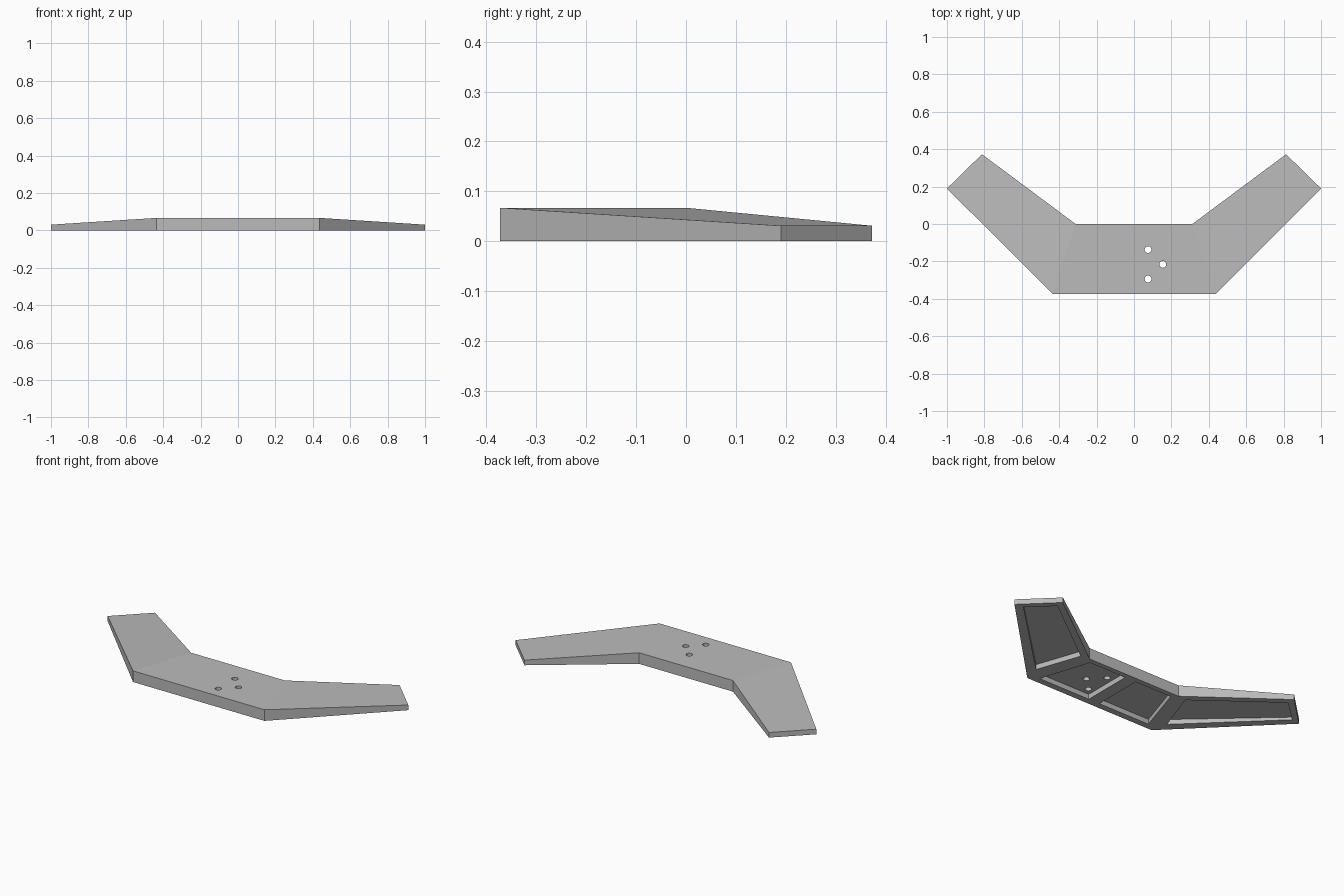
import bpy, bmesh

if "Cube" in bpy.data.objects:
    bpy.data.objects.remove(bpy.data.objects["Cube"])

grey = bpy.data.materials.new("mid_grey")
grey.diffuse_color = (0.5, 0.5, 0.5, 1)
grey.use_nodes = True
grey.node_tree.nodes["Principled BSDF"].inputs["Base Color"].default_value = grey.diffuse_color


def prism(name, polys, z0=0.0):
    """Solid from adjoining (x, y, top z) polygons with a flat underside at z0."""
    bm = bmesh.new()
    cache, edges = {}, {}

    def vert(x, y, z):
        key = (round(x, 4), round(y, 4), round(z, 4))
        if key not in cache:
            cache[key] = bm.verts.new(key)
        return cache[key]

    for poly in polys:
        bm.faces.new([vert(*p) for p in poly])
        bm.faces.new([vert(x, y, z0) for x, y, z in reversed(poly)])
        for a, b in zip(poly, poly[1:] + poly[:1]):
            edges[(a, b)] = True
    # side walls only along the outer outline
    for a, b in edges:
        if (b, a) not in edges:
            bm.faces.new([vert(a[0], a[1], z0), vert(b[0], b[1], z0), vert(*b), vert(*a)])
    bmesh.ops.recalc_face_normals(bm, faces=bm.faces)
    me = bpy.data.meshes.new(name)
    bm.to_mesh(me)
    bm.free()
    ob = bpy.data.objects.new(name, me)
    bpy.context.collection.objects.link(ob)
    me.materials.append(grey)
    return ob


def mirror(poly):
    return [(-x, y, z) for x, y, z in reversed(poly)]


def cut(body, cutter):
    mod = body.modifiers.new("cut", 'BOOLEAN')
    mod.operation, mod.solver, mod.object = 'DIFFERENCE', 'EXACT', cutter
    bpy.context.view_layer.objects.active = body
    bpy.ops.object.modifier_apply(modifier=mod.name)
    bpy.data.objects.remove(cutter)


# swept wing body: thick centre, tapered tips
T, E = 0.067, 0.031
centre = [(-0.437, -0.373, T), (0.437, -0.373, T), (0.312, 0.0, T), (-0.312, 0.0, T)]
wing = [(0.437, -0.373, T), (1.0, 0.19, E), (0.813, 0.373, E), (0.312, 0.0, T)]
body = prism("swept_wing", [centre, wing, mirror(wing)])

# hollow pockets in the underside, shallower towards the tips
D, S = 0.03, 0.016
centre_pocket = [(0.037, -0.335, D), (0.382, -0.335, D), (0.283, -0.03, D), (0.037, -0.03, D)]
wing_pocket = [(0.46, -0.272, D), (0.945, 0.2, S), (0.81, 0.325, S), (0.368, -0.008, D)]
for pocket in (centre_pocket, wing_pocket):
    for poly in (pocket, mirror(pocket)):
        cut(body, prism("pocket_cutter", [poly], -0.05))

# three bolt holes, off centre
for x, y in ((0.075, -0.137), (0.154, -0.216), (0.075, -0.294)):
    bpy.ops.mesh.primitive_cylinder_add(vertices=24, radius=0.018, depth=0.4, location=(x, y, 0))
    hole = bpy.context.object
    hole.data.materials.append(grey)
    cut(body, hole)
